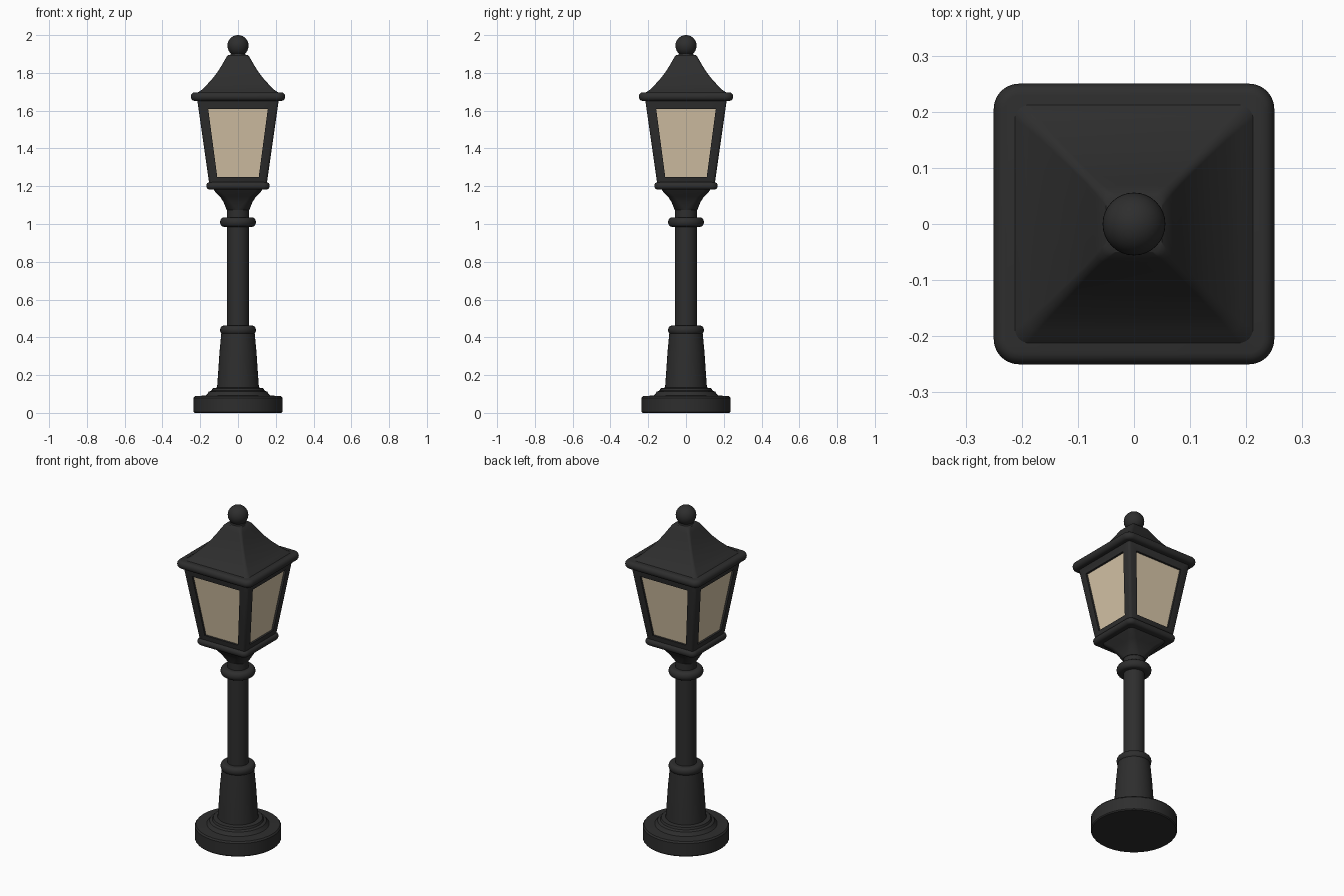
import bpy, bmesh, math
from mathutils import Matrix, Vector

if "Cube" in bpy.data.objects:
    bpy.data.objects.remove(bpy.data.objects["Cube"])


def material(name, rgb):
    m = bpy.data.materials.new(name)
    m.diffuse_color = (*rgb, 1)
    m.use_nodes = True
    m.node_tree.nodes["Principled BSDF"].inputs["Base Color"].default_value = m.diffuse_color
    return m


IRON = material("dark iron", (0.027, 0.027, 0.027))
GLASS = material("warm glass", (0.68, 0.56, 0.39))


def finish(name, bm, mats, angle=35):
    bmesh.ops.recalc_face_normals(bm, faces=bm.faces)
    me = bpy.data.meshes.new(name)
    bm.to_mesh(me)
    bm.free()
    ob = bpy.data.objects.new(name, me)
    bpy.context.collection.objects.link(ob)
    for m in mats:
        me.materials.append(m)
    bpy.ops.object.select_all(action='DESELECT')
    ob.select_set(True)
    bpy.context.view_layer.objects.active = ob
    bpy.ops.object.shade_smooth_by_angle(angle=math.radians(angle))
    return ob


def ring(bm, half, radius, z, seg=10):
    """Rounded square of given half width; radius == half gives a circle."""
    verts = []
    for k in range(4):
        mid = math.pi / 4 + k * math.pi / 2
        c = (half - radius) * math.sqrt(2)
        for i in range(seg):
            a = k * math.pi / 2 + (i + 0.0) / (seg - 1) * math.pi / 2
            verts.append(bm.verts.new((c * math.cos(mid) + radius * math.cos(a),
                                       c * math.sin(mid) + radius * math.sin(a), z)))
    return verts


def loft(name, rows, angle=35):
    """Rows of (half width, corner radius or None for round, z), bottom to top."""
    bm = bmesh.new()
    rings = [ring(bm, h, h if r is None else r, z) for h, r, z in rows]
    n = len(rings[0])
    for a, b in zip(rings, rings[1:]):
        for i in range(n):
            j = (i + 1) % n
            bm.faces.new((a[i], a[j], b[j], b[i]))
    bm.faces.new(rings[0][::-1])
    bm.faces.new(rings[-1])
    bmesh.ops.remove_doubles(bm, verts=bm.verts, dist=1e-5)
    return finish(name, bm, [IRON], angle)


def lathe(name, profile, angle=35):
    return loft(name, [(r, None, z) for r, z in profile], angle)


def moulding(name, half, corner, z0, z1, bulge, round_plan=False):
    """Ring with a half-round edge, round or square in plan."""
    rows = []
    for i in range(9):
        a = -math.pi / 2 + math.pi * i / 8
        h = half - bulge + bulge * math.cos(a)
        r = None if round_plan else corner - bulge + bulge * math.cos(a)
        rows.append((h, r, (z0 + z1) / 2 + (z1 - z0) / 2 * math.sin(a)))
    return loft(name, rows)


# Round foot, tapered pedestal and pole
lathe("foot", [(0.23, 0), (0.235, 0.006), (0.235, 0.08), (0.228, 0.089), (0.17, 0.092),
               (0.162, 0.1), (0.155, 0.112), (0.14, 0.118), (0.135, 0.13), (0.11, 0.134)])
lathe("pedestal", [(0.112, 0.12), (0.106, 0.2), (0.098, 0.32), (0.088, 0.425)])
moulding("pedestal_ring", 0.095, 0, 0.415, 0.462, 0.018, True)
lathe("pole", [(0.058, 0.44), (0.058, 1.09)])
moulding("pole_collar", 0.095, 0, 0.985, 1.035, 0.02, True)

# Flare from round pole to square lantern
loft("lantern_flare", [(0.06, 0.058, 1.075), (0.066, 0.05, 1.09), (0.076, 0.04, 1.115),
                       (0.095, 0.035, 1.145), (0.122, 0.03, 1.172), (0.135, 0.03, 1.195)])
moulding("lantern_lower_rim", 0.168, 0.035, 1.182, 1.222, 0.018)

# Tapered lantern body with a recessed glass pane on each side
Z0, Z1 = 1.21, 1.665


def half_at(z):
    return 0.152 + (0.217 - 0.152) * (z - Z0) / (Z1 - Z0)


bm = bmesh.new()
for k in range(4):
    turn = Matrix.Rotation(k * math.pi / 2, 3, 'Z')

    def quad(corners, depth):
        return [bm.verts.new(turn @ Vector((x, -half_at(z) + depth, z))) for x, z in corners]

    outline = [(-half_at(Z0), Z0), (half_at(Z0), Z0), (half_at(Z1), Z1), (-half_at(Z1), Z1)]
    opening = [(-0.11, 1.25), (0.11, 1.25), (0.158, 1.61), (-0.158, 1.61)]
    outer, lip, pane = quad(outline, 0), quad(opening, 0), quad(opening, 0.012)
    for i in range(4):
        j = (i + 1) % 4
        bm.faces.new((outer[i], outer[j], lip[j], lip[i]))
        bm.faces.new((lip[i], lip[j], pane[j], pane[i]))
    bm.faces.new(pane).material_index = 1
bmesh.ops.remove_doubles(bm, verts=bm.verts, dist=1e-5)
posts = [e for e in bm.edges
         if all(abs(abs(v.co.x) - abs(v.co.y)) < 1e-5 for v in e.verts)
         and abs(e.verts[0].co.z - e.verts[1].co.z) > 0.3]
bmesh.ops.bevel(bm, geom=posts, offset=0.012, segments=3, profile=0.5, affect='EDGES')
finish("lantern_body", bm, [IRON, GLASS])

# Square roof with rounded eave and concave slopes
moulding("roof_eave", 0.25, 0.045, 1.652, 1.697, 0.02)
loft("roof", [(0.225, 0.03, 1.68), (0.212, 0.025, 1.697), (0.192, 0.02, 1.71),
              (0.165, 0.016, 1.737), (0.135, 0.014, 1.77), (0.108, 0.013, 1.805),
              (0.085, 0.013, 1.842), (0.068, 0.015, 1.872), (0.058, 0.016, 1.888),
              (0.05, 0.018, 1.895)])

# Finial neck and ball
lathe("finial_neck", [(0.046, 1.885), (0.038, 1.9), (0.038, 1.92)])
bm = bmesh.new()
bmesh.ops.create_uvsphere(bm, u_segments=32, v_segments=20, radius=0.056,
                          matrix=Matrix.Translation((0, 0, 1.944)))
finish("finial_ball", bm, [IRON])
